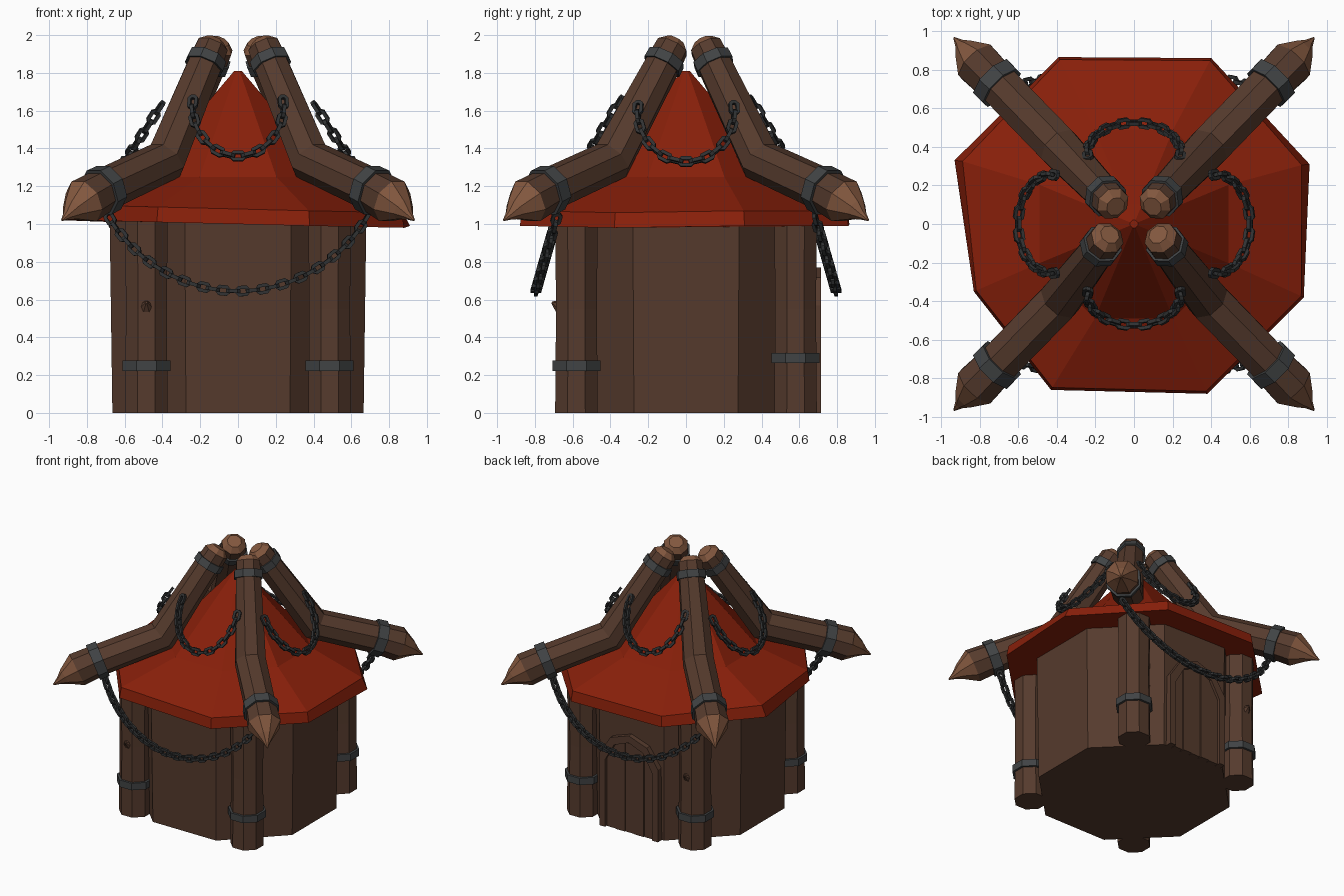
import bpy, bmesh, math
from mathutils import Vector, Matrix

if "Cube" in bpy.data.objects:
    bpy.data.objects.remove(bpy.data.objects["Cube"])


def material(name, rgb):
    m = bpy.data.materials.new(name)
    m.diffuse_color = (*rgb, 1)
    m.use_nodes = True
    m.node_tree.nodes["Principled BSDF"].inputs["Base Color"].default_value = m.diffuse_color
    return m


WOOD = material("dark wood", (0.092, 0.043, 0.026))
CUT = material("cut wood", (0.225, 0.096, 0.049))
IRON = material("iron band", (0.052, 0.056, 0.058))
CHAIN = material("chain iron", (0.030, 0.032, 0.033))
RED = material("red roof", (0.25, 0.014, 0.003))


def finish(name, bm, *mats):
    bmesh.ops.recalc_face_normals(bm, faces=bm.faces)
    me = bpy.data.meshes.new(name)
    bm.to_mesh(me)
    bm.free()
    for m in mats:
        me.materials.append(m)
    ob = bpy.data.objects.new(name, me)
    bpy.context.collection.objects.link(ob)
    return ob


def loft(bm, rings, mat_of=lambda i: 0):
    """Skin closed rings of points and cap both ends."""
    vs = [[bm.verts.new(p) for p in r] for r in rings]
    n = len(vs[0])
    for i in range(len(vs) - 1):
        for k in range(n):
            f = bm.faces.new((vs[i][k], vs[i][(k + 1) % n],
                              vs[i + 1][(k + 1) % n], vs[i + 1][k]))
            f.material_index = mat_of(i)
    for ring, i in ((vs[0], 0), (vs[-1], len(vs) - 2)):
        bm.faces.new(ring).material_index = mat_of(i)


def sweep_rings(points, radii, sides=8):
    pts = [Vector(p) for p in points]
    rings = []
    for i, p in enumerate(pts):
        a, b = pts[max(i - 1, 0)], pts[min(i + 1, len(pts) - 1)]
        t = Vector()
        if (p - a).length > 0:
            t += (p - a).normalized()
        if (b - p).length > 0:
            t += (b - p).normalized()
        t.normalize()
        side = t.cross(Vector((0, 0, 1)))
        side = side.normalized() if side.length > 0.01 else Vector((1, 0, 0))
        up = side.cross(t)
        rings.append([p + radii[i] * (math.cos(w) * side + math.sin(w) * up)
                      for w in [(k + 0.5) * math.tau / sides for k in range(sides)]])
    return rings


def tube(name, points, radii, mats, mat_of=lambda i: 0):
    bm = bmesh.new()
    loft(bm, sweep_rings(points, radii), mat_of)
    return finish(name, bm, *mats)


def octagon(apothem, z):
    r = apothem / math.cos(math.pi / 8)
    return [(r * math.cos((k + 0.5) * math.pi / 4), r * math.sin((k + 0.5) * math.pi / 4), z)
            for k in range(8)]


# Octagonal wall
bm = bmesh.new()
loft(bm, [octagon(0.665, 0), octagon(0.68, 1.06)])
finish("wall", bm, WOOD)

# Roof: uneven eave, short lip, two slopes, small peak
eave = [(0.91, 0.31, 0.99), (0.40, 0.86, 0.99), (-0.39, 0.865, 1.0), (-0.93, 0.33, 1.02),
        (-0.83, -0.35, 1.02), (-0.43, -0.86, 1.01), (0.38, -0.88, 0.99), (0.88, -0.38, 0.98)]
lip = [(x * (0.955 if abs(x) > 0.9 else 0.985), y * 0.985, z + 0.08) for x, y, z in eave]
bm = bmesh.new()
loft(bm, [eave, lip, octagon(0.49, 1.25), octagon(0.105, 1.71), octagon(0.02, 1.81)])
finish("roof", bm, RED)

# Corner posts, bent roof beams and their iron bands
for sx in (-1, 1):
    for sy in (-1, 1):
        tag = ("front" if sy < 0 else "back") + ("_left" if sx < 0 else "_right")
        px, py = 0.485 * sx, 0.58 * sy
        tube("post_" + tag, [(px, py, 0), (px, py, 0.55), (px, py, 1.03)],
             [0.122, 0.117, 0.122], [WOOD])
        bz = 0.29 if (sx, sy) == (1, 1) else 0.25
        tube("post_band_" + tag, [(px, py, bz - 0.027), (px, py, bz + 0.027)],
             [0.138, 0.138], [IRON])
        if sx < 0:  # broken branch stub
            tube("stub_" + tag, [(px, py + sy * 0.08, 0.56), (px, py + sy * 0.13, 0.585)],
                 [0.05, 0.006], [WOOD])

        def at(d, z, dy=0.0):
            return (d * sx, (d + dy) * sy, z)
        # straight upper part from the bend to the leaning top end
        bend = Vector(at(0.385, 1.335, 0.01))
        top = Vector((0.095 * sx, 0.09, 1.97) if sy > 0 else (0.125 * sx, -0.055, 1.97))

        def upper(t):
            return bend.lerp(top, t)
        path = [at(0.932, 1.02, 0.033), at(0.905, 1.045, 0.03), at(0.875, 1.075, 0.027),
                at(0.815, 1.12, 0.022), at(0.71, 1.18, 0.02), bend,
                upper(0.82), upper(0.95), top]
        tube("beam_" + tag, path, [0.005, 0.026, 0.062, 0.124, 0.115, 0.116, 0.095, 0.09, 0.052],
             [WOOD, CUT], lambda i: 1 if i in (0, 1, 2, 7) else 0)
        tube("beam_low_band_" + tag, [at(0.735, 1.166, 0.02), at(0.685, 1.192, 0.02)],
             [0.134, 0.132], [IRON])
        tube("beam_top_band_" + tag, [upper(0.785), upper(0.86)], [0.109, 0.107], [IRON])


# Chains: flat oval links, every second one turned a quarter
def add_link(bm, mat, length, width, wire):
    straight = (length - width) / 2
    rad = width / 2 - wire
    rings = []
    for k in range(8):
        a = (k + 0.5) * math.tau / 8
        c = Vector((rad * math.cos(a) + math.copysign(straight, math.cos(a)),
                    rad * math.sin(a), 0))
        out = Vector((math.cos(a), math.sin(a), 0))
        ring = []
        for j in range(4):
            b = (j + 0.5) * math.tau / 4
            ring.append(bm.verts.new(mat @ (c + wire * 1.3 * (math.cos(b) * out
                                            + math.sin(b) * Vector((0, 0, 1))))))
        rings.append(ring)
    for k in range(8):
        r, s = rings[k], rings[(k + 1) % 8]
        for j in range(4):
            bm.faces.new((r[j], r[(j + 1) % 4], s[(j + 1) % 4], s[j]))


def chain(name, half, arc, z_top, z_low, out_top, out_low, turn, links):
    """Sagging chain on the front side, then turned about z."""
    A = math.radians(arc)
    wide = half / math.sin(min(A, math.pi / 2))

    def pos(a):
        f = (1 - math.cos(a)) / (1 - math.cos(A))
        return Vector((wide * math.sin(a), -(out_low + (out_top - out_low) * f),
                       z_low + (z_top - z_low) * f))
    # even spacing along the curve
    fine = [pos(-A + 2 * A * i / 400) for i in range(401)]
    dist = [0]
    for p, q in zip(fine, fine[1:]):
        dist.append(dist[-1] + (q - p).length)
    step = dist[-1] / links
    plane = (pos(A) - pos(-A)).cross(pos(0) - pos(A)).normalized()
    rot = Matrix.Rotation(math.radians(turn), 4, 'Z')
    bm = bmesh.new()
    for n in range(links):
        i = min(range(400), key=lambda q: abs(dist[q] - (n + 0.5) * step))
        t = (fine[min(i + 1, 400)] - fine[max(i - 1, 0)]).normalized()
        s = plane.cross(t).normalized()
        frame = Matrix((t, s, t.cross(s))).transposed().to_4x4()
        roll = Matrix.Rotation(math.radians(15 + 90 * (n % 2)), 4, 'X')
        add_link(bm, rot @ Matrix.Translation(fine[i]) @ frame @ roll,
                 step * 1.55, 0.062, 0.0105)
    finish(name, bm, CHAIN)


for side, turn in (("front", 0), ("back", 180)):
    chain("low_chain_" + side, 0.69, 60, 1.05, 0.645, 0.68, 0.795, turn, 32)
    chain("roof_chain_" + side, 0.24, 100, 1.67, 1.36, 0.34, 0.525, turn, 17)
for side, turn in (("right", 90), ("left", 270)):
    chain("roof_chain_" + side, 0.255, 100, 1.64, 1.33, 0.40, 0.60, turn, 17)


# Arched plank door on the back wall
def arch(w, h):
    return [(-w, 0), (-w, h * 0.74), (-w * 0.62, h * 0.93), (0, h),
            (w * 0.62, h * 0.93), (w, h * 0.74), (w, 0)]


outer, inner = arch(0.255, 0.77), arch(0.205, 0.715)
bm = bmesh.new()
for k in range(6):
    quad = [outer[k], outer[k + 1], inner[k + 1], inner[k]]
    loft(bm, [[(x, y, z) for x, z in quad] for y in (0.66, 0.715)])
finish("door_frame", bm, WOOD)


def arch_height(x):
    for (x0, z0), (x1, z1) in zip(inner[1:5], inner[2:6]):
        if x0 <= x <= x1:
            return z0 + (z1 - z0) * (x - x0) / (x1 - x0)
    return inner[1][1]


bm = bmesh.new()
for k in range(5):
    x0, x1 = -0.205 + 0.082 * k + 0.002, -0.205 + 0.082 * (k + 1) - 0.002
    y1 = 0.7 if k % 2 else 0.695
    quad = [(x0, 0), (x1, 0), (x1, arch_height(x1)), (x0, arch_height(x0))]
    loft(bm, [[(x, y, z) for x, z in quad] for y in (0.66, y1)])
finish("door_planks", bm, WOOD)
